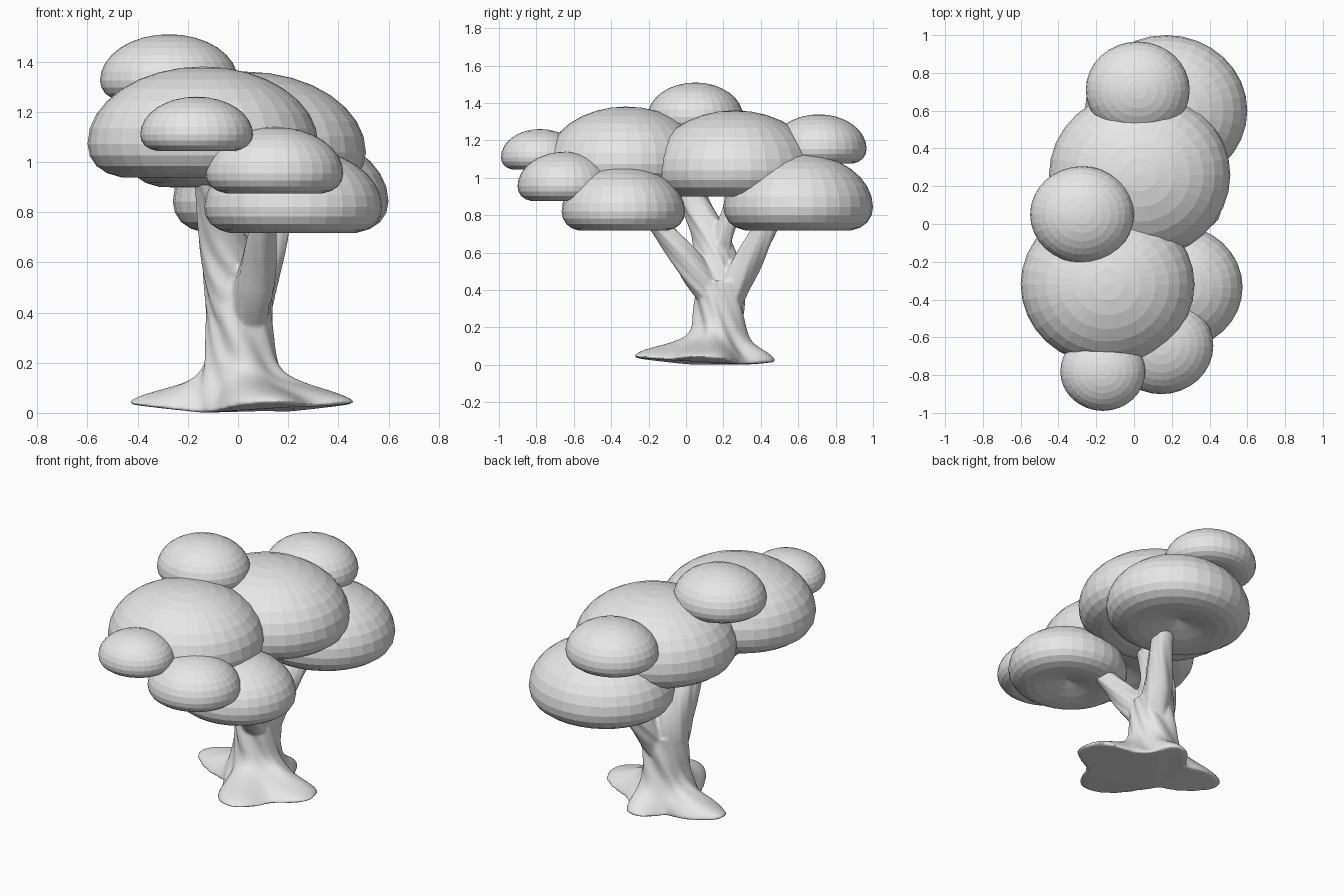
import bpy, bmesh, math
from mathutils import Vector

cube = bpy.data.objects.get("Cube")
if cube:
    bpy.data.objects.remove(cube, do_unlink=True)

grey = bpy.data.materials.new("plain_grey")
grey.use_nodes = True
colour = (0.8, 0.8, 0.8, 1)
grey.diffuse_color = colour
grey.node_tree.nodes["Principled BSDF"].inputs["Base Color"].default_value = colour


def finish(bm, name):
    bmesh.ops.recalc_face_normals(bm, faces=bm.faces)
    mesh = bpy.data.meshes.new(name)
    bm.to_mesh(mesh)
    bm.free()
    mesh.materials.append(grey)
    obj = bpy.data.objects.new(name, mesh)
    bpy.context.collection.objects.link(obj)
    return obj


# Foliage: one faceted dome shape with a rounded rim and hollowed underside
def canopy(name, x, y, bottom, size):
    bm = bmesh.new()
    bmesh.ops.create_uvsphere(bm, u_segments=32, v_segments=16, radius=1)
    rim = 0.31
    for v in bm.verts:
        if v.co.z < -0.001:
            r = min(1, math.hypot(v.co.x, v.co.y))
            v.co.z = -rim * math.sqrt(1 - r ** 6) + 0.16 * max(0, 1 - r / 0.7) ** 1.5
        else:
            v.co.z *= 0.67
        v.co = Vector((v.co.x * size, v.co.y * size * 0.93, (v.co.z + rim) * size))
    obj = finish(bm, name)
    obj.location = (x, y, bottom)


canopy("front_large_canopy", -0.14, -0.32, 0.93, 0.46)
canopy("middle_large_canopy", 0.03, 0.26, 0.89, 0.48)
canopy("back_large_canopy", 0.17, 0.6, 0.71, 0.43)
canopy("low_front_canopy", 0.22, -0.335, 0.71, 0.355)
canopy("top_small_canopy", -0.275, 0.05, 1.24, 0.275)
canopy("back_small_canopy", 0.02, 0.71, 1.07, 0.275)
canopy("front_tiny_canopy", -0.165, -0.78, 1.04, 0.225)
canopy("front_small_canopy", 0.145, -0.645, 0.87, 0.275)


# Wood: closed lofts that are fused into a single skin
def loft(bm, rings):
    rows = [[bm.verts.new(p) for p in ring] for ring in rings]
    n = len(rows[0])
    for a, b in zip(rows, rows[1:]):
        for i in range(n):
            j = (i + 1) % n
            bm.faces.new((a[i], a[j], b[j], b[i]))
    bm.faces.new(rows[0][::-1])
    bm.faces.new(rows[-1])


def grain(a, h):
    return 1 + 0.05 * math.sin(5 * a + 13 * h) + 0.035 * math.sin(9 * a + 34 * h + 2 * math.sin(2 * a))


def spline(p, t):
    i = min(int(t), len(p) - 2)
    f = t - i
    a, b, c, d = p[max(i - 1, 0)], p[i], p[i + 1], p[min(i + 2, len(p) - 1)]
    return 0.5 * (2 * b + (c - a) * f + (2 * a - 5 * b + 4 * c - d) * f ** 2
                  + (3 * b - a - 3 * c + d) * f ** 3)


def branch(bm, points):
    path = [Vector(p) for p in points]
    steps = 10 * (len(path) - 1)
    rings = []
    for k in range(steps + 1):
        t = k / 10
        c = spline(path, t)
        ahead = spline(path, min(t + 0.05, len(path) - 1))
        behind = spline(path, max(t - 0.05, 0))
        axis = (ahead - behind).xyz.normalized()
        side = Vector((1, 0, 0))
        side = (side - axis * side.dot(axis)).normalized()
        up = axis.cross(side)
        ring = []
        for i in range(48):
            a = math.tau * i / 48
            r = c.w * grain(a, c.z)
            ring.append(c.xyz + (side * math.cos(a) + up * math.sin(a)) * r)
        rings.append(ring)
    loft(bm, rings)


# Flared base: each root is a lobe, given by its tip offset and sharpness
roots = [(-0.43, 0.06, 14), (0.455, -0.11, 14), (0.05, 0.28, 10), (0.12, -0.45, 14)]


def base(bm):
    rings = []
    for k in range(37):
        z = 0.45 * (k / 36) ** 1.3
        ring = []
        for i in range(144):
            a = math.tau * i / 144
            twist = a + 0.5 * z
            r = (0.128 + 0.05 * math.exp(-z / 0.12)) * grain(a, z)
            for x, y, sharp in roots:
                lobe = (0.5 + 0.5 * math.cos(twist - math.atan2(y, x))) ** sharp
                r += (math.hypot(x, y) - 0.17) * lobe * math.exp(-(z / 0.11) ** 2)
            if k == 0:
                r *= 0.93
            lift = 0.13 * max(0, r - 0.18)
            ring.append((0.01 + r * math.cos(a), 0.18 + r * math.sin(a), z + lift))
        rings.append(ring)
    loft(bm, rings)


# Branch points are x, y, z and thickness radius
limbs = [
    [(0.01, 0.18, 0.3, 0.12), (-0.02, 0.17, 0.5, 0.115), (-0.06, 0.13, 0.68, 0.095),
     (-0.09, 0.05, 0.86, 0.075), (-0.11, -0.03, 1.02, 0.07)],
    [(-0.02, 0.16, 0.56, 0.07), (0, 0.2, 0.7, 0.055), (0.02, 0.25, 0.84, 0.05), (0.03, 0.27, 1, 0.05)],
    [(0.03, 0.17, 0.33, 0.08), (0.06, 0.06, 0.48, 0.08), (0.08, -0.02, 0.59, 0.07),
     (0.1, -0.13, 0.73, 0.055), (0.13, -0.2, 0.82, 0.05)],
    [(0.03, 0.2, 0.33, 0.09), (0.07, 0.3, 0.5, 0.08), (0.13, 0.4, 0.68, 0.065), (0.16, 0.47, 0.82, 0.06)],
]
bm = bmesh.new()
base(bm)
for limb in limbs:
    branch(bm, limb)
trunk = finish(bm, "trunk_with_roots_and_branches")

# Fuse and soften the joints
fuse = trunk.modifiers.new("fuse", 'REMESH')
fuse.mode = 'VOXEL'
fuse.voxel_size = 0.009
fuse.use_smooth_shade = True
soften = trunk.modifiers.new("soften", 'SMOOTH')
soften.factor = 0.5
soften.iterations = 3
